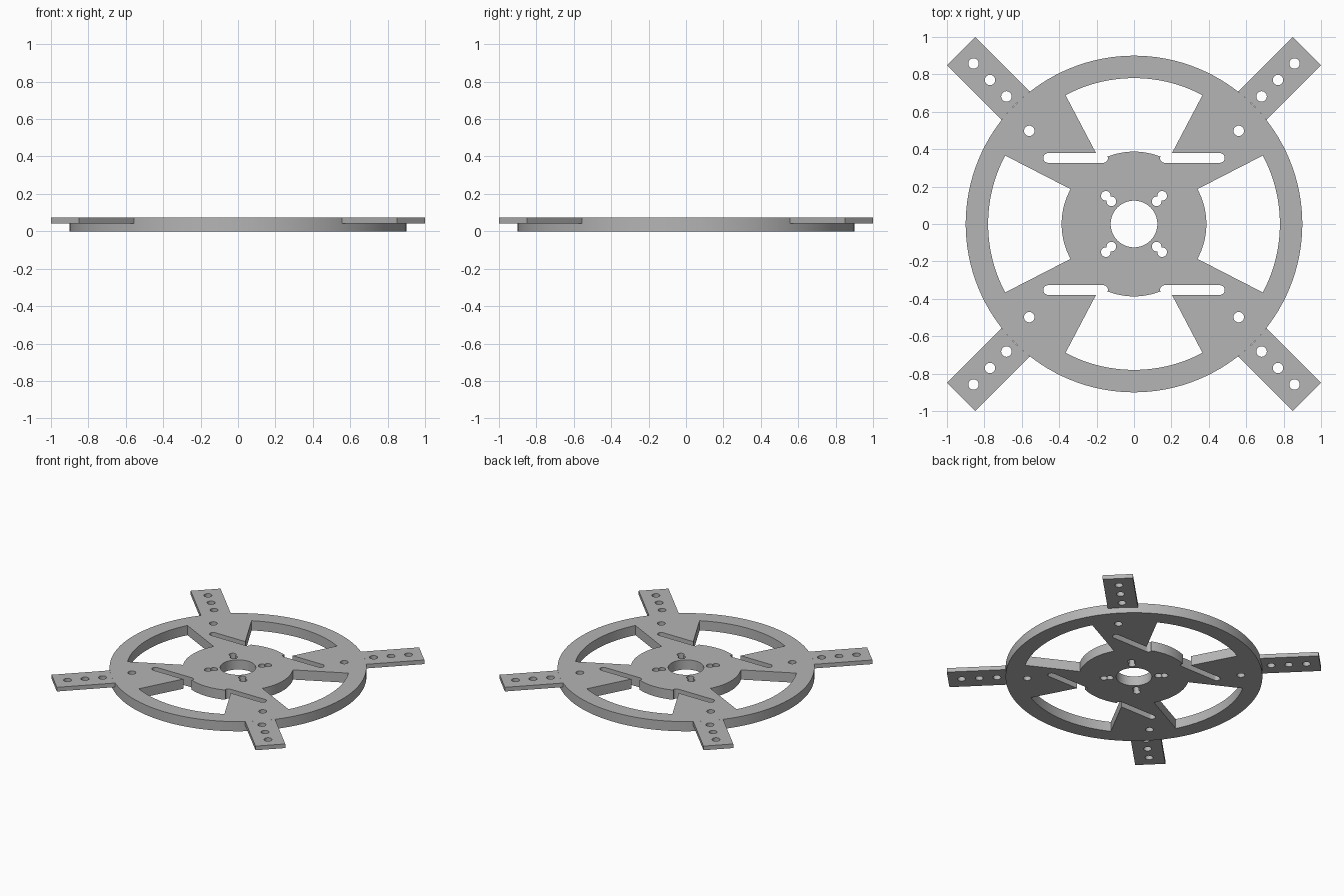
import bpy, bmesh
from math import sin, cos, asin, acos, atan2, hypot, radians, pi, sqrt

if "Cube" in bpy.data.objects:
    bpy.data.objects.remove(bpy.data.objects["Cube"])

TOP, ARM_BASE = 0.075, 0.043
RIM, RIM_IN, HUB, BORE, HOLE = 0.9, 0.78, 0.387, 0.125, 0.028

grey = bpy.data.materials.new("plate grey")
grey.use_nodes = True
colour = (0.46, 0.46, 0.46, 1)
grey.diffuse_color = colour
grey.node_tree.nodes["Principled BSDF"].inputs["Base Color"].default_value = colour


def arc(cx, cy, r, a0, a1, n):
    return [(cx + r * cos(a0 + (a1 - a0) * i / n),
             cy + r * sin(a0 + (a1 - a0) * i / n)) for i in range(n + 1)]


def circle(cx, cy, r, n=24):
    return arc(cx, cy, r, 0, 2 * pi, n)[:-1]


def turn(points, angle):
    c, s = cos(angle), sin(angle)
    return [(x * c - y * s, x * s + y * c) for x, y in points]


def mirror_x(points):
    return [(-x, y) for x, y in reversed(points)]


def plate(name, loops, z0, z1):
    """Fill the first loop, leave the others as holes, and thicken."""
    curve = bpy.data.curves.new(name, 'CURVE')
    curve.dimensions = '2D'
    curve.fill_mode = 'BOTH'
    curve.extrude = (z1 - z0) / 2
    for loop in loops:
        spline = curve.splines.new('POLY')
        spline.points.add(len(loop) - 1)
        for point, (x, y) in zip(spline.points, loop):
            point.co = (x, y, 0, 1)
        spline.use_cyclic_u = True
    helper = bpy.data.objects.new(name + " outline", curve)
    bpy.context.collection.objects.link(helper)
    bpy.context.view_layer.update()
    evaluated = helper.evaluated_get(bpy.context.evaluated_depsgraph_get())
    mesh = bpy.data.meshes.new_from_object(evaluated)
    bpy.data.objects.remove(helper)
    # Weld walls to caps and set the height
    bm = bmesh.new()
    bm.from_mesh(mesh)
    bmesh.ops.remove_doubles(bm, verts=bm.verts, dist=1e-5)
    bmesh.ops.recalc_face_normals(bm, faces=bm.faces)
    bmesh.ops.translate(bm, verts=bm.verts, vec=(0, 0, (z0 + z1) / 2))
    bm.to_mesh(mesh)
    bm.free()
    mesh.materials.clear()
    mesh.materials.append(grey)
    obj = bpy.data.objects.new(name, mesh)
    bpy.context.collection.objects.link(obj)
    bpy.ops.object.select_all(action='DESELECT')
    obj.select_set(True)
    bpy.context.view_layer.objects.active = obj
    bpy.ops.object.shade_smooth_by_angle(angle=radians(30))
    return obj


# Side windows: between rim, spokes and hub
outer = asin(0.366 / RIM_IN)
inner = atan2(0.187, 0.34)
side_window = (arc(0, 0, RIM_IN, -outer, outer, 24)
               + arc(0, 0, HUB, inner, -inner, 24))

# Front and back windows: these run into a long slot on each side
slot_y, slot_r = 0.353, 0.026
right_half = (arc(0, 0, RIM_IN, pi / 2, pi / 2 - outer, 14)[1:]
              + [(0.203, slot_y + slot_r)]
              + arc(0.459, slot_y, slot_r, pi / 2, -pi / 2, 12)
              + arc(0.165, slot_y, slot_r, -pi / 2, -pi * 1.08, 8)
              + arc(0, 0, HUB, acos(0.145 / HUB), pi / 2, 12)[:-1])
slot_window = ([(0, RIM_IN)] + right_half + [(0, HUB)] + mirror_x(right_half))

# Motor holes: two overlapping round holes on each diagonal
r, far, near = 0.026, 0.213, 0.171
mid, half = (far + near) / 2, (far - near) / 2
lens = acos(half / r)
motor_hole = (arc(far, 0, r, lens - pi, pi - lens, 16)
              + arc(near, 0, r, lens, 2 * pi - lens, 16)[1:-1])

# Wheel
diagonals = [pi / 4 + i * pi / 2 for i in range(4)]
wheel = [circle(0, 0, RIM, 128), circle(0, 0, BORE, 48)]
for flip in (0, pi):
    wheel += [turn(side_window, flip), turn(slot_window, flip)]
wheel += [turn(motor_hole, a) for a in diagonals]
wheel += [circle(sx * 0.56, sy * 0.498, HOLE) for sx in (1, -1) for sy in (1, -1)]
plate("wheel", wheel, 0, TOP)

# Arms: thin straps level with the top of the rim
tip, half_width = 1.308, 0.106
root = asin(half_width / RIM)
arm = [(tip, -half_width), (tip, half_width)] + arc(0, 0, RIM, root, -root, 12)
arm_loops = [arm] + [circle(d * sqrt(2), 0, HOLE) for d in (0.682, 0.77, 0.858)]
names = ("back_left_arm", "back_right_arm", "front_right_arm", "front_left_arm")
for name, angle in zip(names, diagonals):
    plate(name, [turn(loop, angle) for loop in arm_loops], ARM_BASE, TOP)
